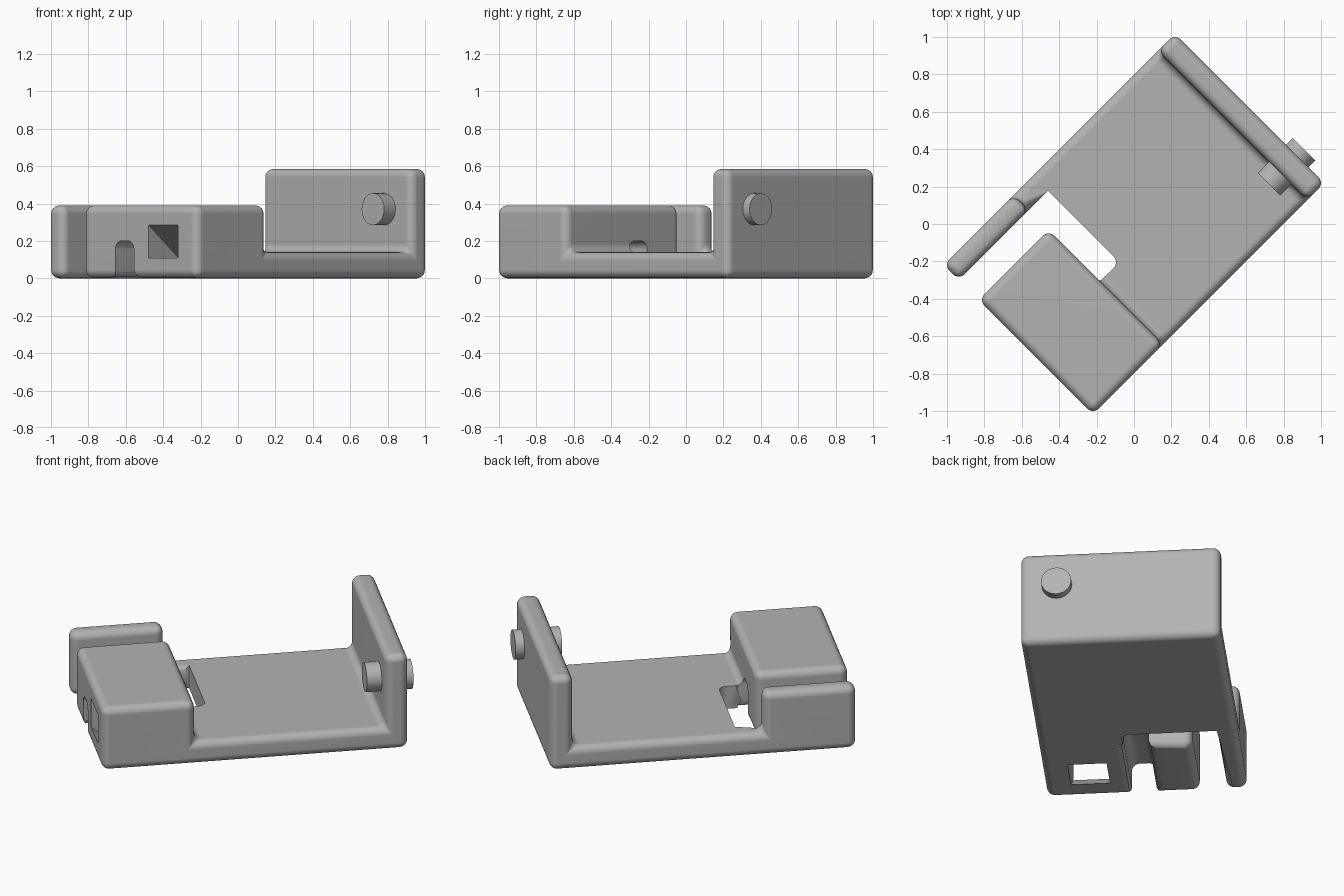
import bpy, bmesh, math
from mathutils import Vector

if "Cube" in bpy.data.objects:
    bpy.data.objects.remove(bpy.data.objects["Cube"])

TURN = math.radians(45)   # whole part sits diagonally; local x = long axis, y = width

grey = bpy.data.materials.new("mid_grey")
grey.diffuse_color = (0.45, 0.45, 0.45, 1)
grey.use_nodes = True
grey.node_tree.nodes["Principled BSDF"].inputs["Base Color"].default_value = grey.diffuse_color


def add_object(name, bm):
    bmesh.ops.recalc_face_normals(bm, faces=bm.faces[:])
    mesh = bpy.data.meshes.new(name)
    bm.to_mesh(mesh)
    bm.free()
    mesh.materials.append(grey)
    ob = bpy.data.objects.new(name, mesh)
    bpy.context.collection.objects.link(ob)
    ob.rotation_euler.z = TURN
    return ob


def prism(name, profile, axis_offset):
    """Extrude a closed profile of 3D points along a vector."""
    bm = bmesh.new()
    face = bm.faces.new([bm.verts.new(p) for p in profile])
    ext = bmesh.ops.extrude_face_region(bm, geom=[face])
    moved = [g for g in ext["geom"] if isinstance(g, bmesh.types.BMVert)]
    bmesh.ops.translate(bm, verts=moved, vec=axis_offset)
    return add_object(name, bm)


def activate(ob):
    bpy.ops.object.select_all(action='DESELECT')
    ob.select_set(True)
    bpy.context.view_layer.objects.active = ob


# Bracket body: blocks on a coarse grid, merged into one skin
U = [-.875, -.345, -.2, .745, .875]
V = [-.565, -.09, .30, .45, .565]
Z = [0, .14, .39, .585]


def solid(i, j, k):
    if not (0 <= i < 4 and 0 <= j < 4 and 0 <= k < 3):
        return False
    if i == 3:                       # upright end plate
        return True
    if i == 0 and k < 2:             # raised block and side arm, open slot between
        return j != 2
    if k == 0:                       # floor with a cut-out beside the block
        return not (i == 1 and j in (1, 2))
    return False


bm = bmesh.new()
for i in range(4):
    for j in range(4):
        for k in range(3):
            if not solid(i, j, k):
                continue
            for axis in range(3):
                for side in (0, 1):
                    n = [i, j, k]
                    n[axis] += 2 * side - 1
                    if solid(*n):
                        continue
                    a, b = [q for q in range(3) if q != axis]
                    ring = []
                    for da, db in ((0, 0), (1, 0), (1, 1), (0, 1)):
                        c = [i, j, k]
                        c[axis] += side
                        c[a] += da
                        c[b] += db
                        ring.append(bm.verts.new((U[c[0]], V[c[1]], Z[c[2]])))
                    bm.faces.new(ring)
bmesh.ops.remove_doubles(bm, verts=bm.verts[:], dist=1e-4)
bmesh.ops.recalc_face_normals(bm, faces=bm.faces[:])
bmesh.ops.dissolve_limit(bm, angle_limit=.02, verts=bm.verts[:], edges=bm.edges[:])


def crisp(edge):
    """Rim of the floor cut-out stays sharp."""
    p, q = (v.co for v in edge.verts)
    flat = abs(p.z - q.z) < 1e-4
    return flat and any(abs(c[ax] - at) < 1e-4 and abs(d[ax] - at) < 1e-4
                        for c, d in ((p, q),) for ax, at in ((0, U[2]), (1, V[1])))


bmesh.ops.bevel(bm, geom=[e for e in bm.edges if not crisp(e)], offset=.045,
                segments=5, profile=.5, affect='EDGES', clamp_overlap=True)
body = add_object("bracket_body", bm)

# Rounded channel under the block, with a flared mouth at the bottom
half, top, mid, r = .07, .20, -.018, .045
side = [(half + .04, -.02), (half + .04, 0), (half + .012, .012), (half, .04)]
side += [(half - r + r * math.cos(t), top - r + r * math.sin(t))
         for t in (math.pi / 2 * s / 5 for s in range(6))]
outline = side + [(-y, z) for y, z in reversed(side)]
channel = prism("channel_cutter", [(-1, mid + y, z) for y, z in outline], Vector((.69, 0, 0)))

# Square window sloping from the end face down through the underside
slope, u0, u1 = .78, -.95, -.3
lo, hi = .11 + slope * .075, .285 + slope * .075
drop = slope * (u1 - u0)
window = prism("window_cutter",
               [(u0, -.42, lo), (u0, -.42, hi), (u1, -.42, hi - drop), (u1, -.42, lo - drop)],
               Vector((0, .22, 0)))

for cutter in (channel, window):
    mod = body.modifiers.new("cut", 'BOOLEAN')
    mod.operation = 'DIFFERENCE'
    mod.solver = 'EXACT'
    mod.object = cutter
    activate(body)
    bpy.ops.object.modifier_apply(modifier=mod.name)
    bpy.data.objects.remove(cutter)

# Round pin through the end plate
rad, n = .085, 40
pin = prism("plate_pin",
            [(.66, -.36 + rad * math.cos(2 * math.pi * s / n), .37 + rad * math.sin(2 * math.pi * s / n))
             for s in range(n)], Vector((.266, 0, 0)))

for ob in (body, pin):
    activate(ob)
    bpy.ops.object.shade_smooth_by_angle(angle=math.radians(32))
    wn = ob.modifiers.new("even_normals", 'WEIGHTED_NORMAL')
    wn.keep_sharp = True
